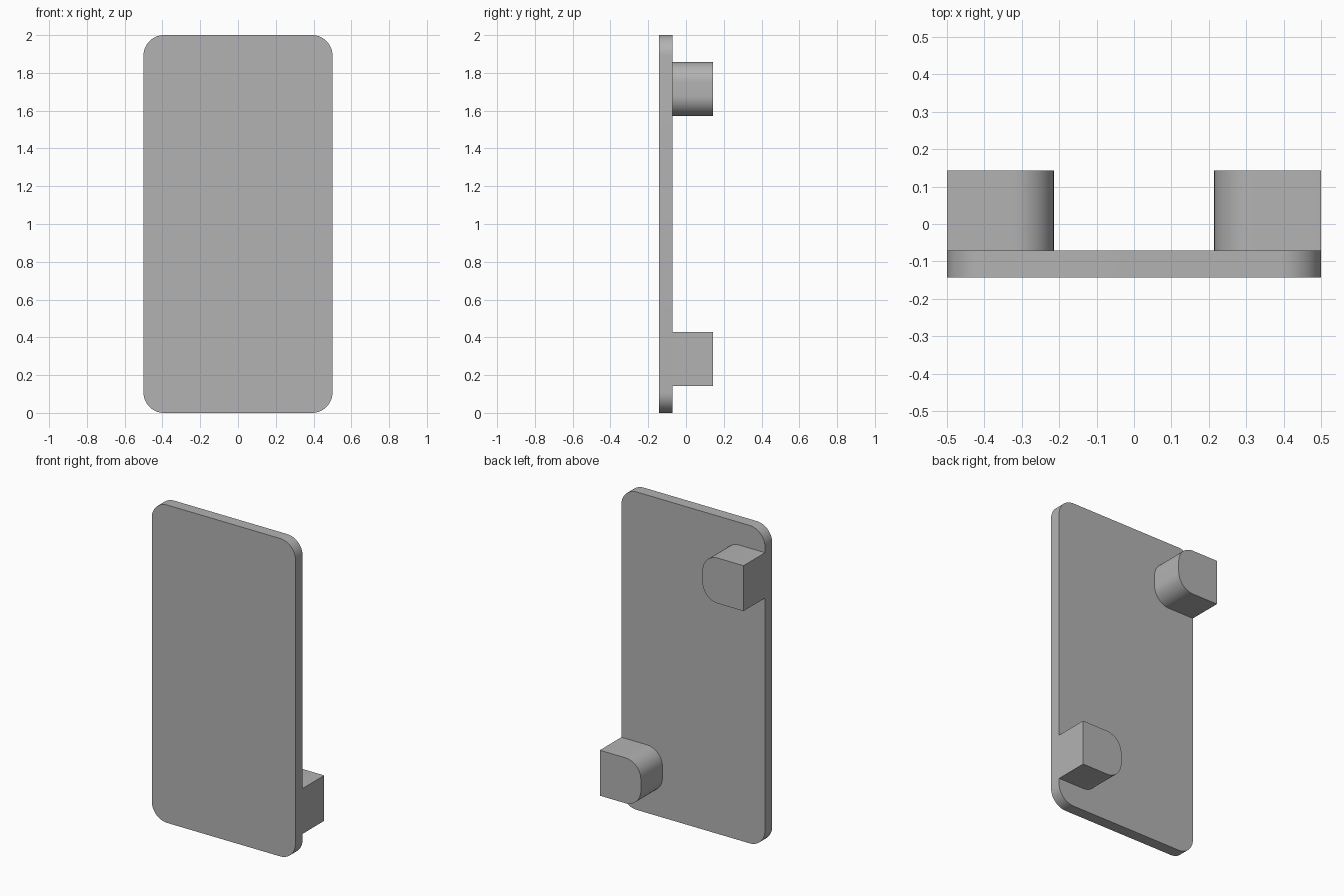
import bpy, math

cube = bpy.data.objects.get("Cube")
if cube:
    bpy.data.objects.remove(cube, do_unlink=True)

U = 2 / 28            # module: the panel is 28 modules tall
RADIUS = 1.5 * U
FRONT, BACK, TIP = -2 * U, -U, 2 * U

grey = bpy.data.materials.new("plain grey")
grey.use_nodes = True
colour = (0.45, 0.45, 0.45, 1)
grey.diffuse_color = colour
grey.node_tree.nodes["Principled BSDF"].inputs["Base Color"].default_value = colour


def outline(x0, x1, z0, z1, round_left, round_right, steps=12):
    """Rectangle in x and z, with the chosen sides' corners rounded."""
    corners = [(x1, z1, 0, round_right), (x0, z1, 1, round_left),
               (x0, z0, 2, round_left), (x1, z0, 3, round_right)]
    points = []
    for x, z, quarter, rounded in corners:
        if not rounded:
            points.append((x, z))
            continue
        cx = x - RADIUS if x == x1 else x + RADIUS
        cz = z - RADIUS if z == z1 else z + RADIUS
        for i in range(steps + 1):
            a = (quarter + i / steps) * math.pi / 2
            points.append((cx + RADIUS * math.cos(a), cz + RADIUS * math.sin(a)))
    return points


def extrude(name, points, y0, y1):
    """Solid prism along y from an outline."""
    n = len(points)
    verts = [(x, y, z) for y in (y0, y1) for x, z in points]
    faces = [list(range(n)), list(range(2 * n - 1, n - 1, -1))]
    faces += [(i, i + n, (i + 1) % n + n, (i + 1) % n) for i in range(n)]
    mesh = bpy.data.meshes.new(name)
    mesh.from_pydata(verts, [], faces)
    mesh.materials.append(grey)
    obj = bpy.data.objects.new(name, mesh)
    bpy.context.collection.objects.link(obj)
    bpy.ops.object.select_all(action="DESELECT")
    obj.select_set(True)
    bpy.context.view_layer.objects.active = obj
    bpy.ops.object.shade_smooth_by_angle(angle=math.radians(30))
    return obj


# Flat panel with four rounded corners
extrude("panel", outline(-7 * U, 7 * U, 0, 28 * U, True, True), FRONT, BACK)

# Two mounting lugs on the back, flush with opposite edges, rounded inwards
extrude("upper_lug", outline(-7 * U, -3 * U, 22 * U, 26 * U, False, True), BACK, TIP)
extrude("lower_lug", outline(3 * U, 7 * U, 2 * U, 6 * U, True, False), BACK, TIP)
